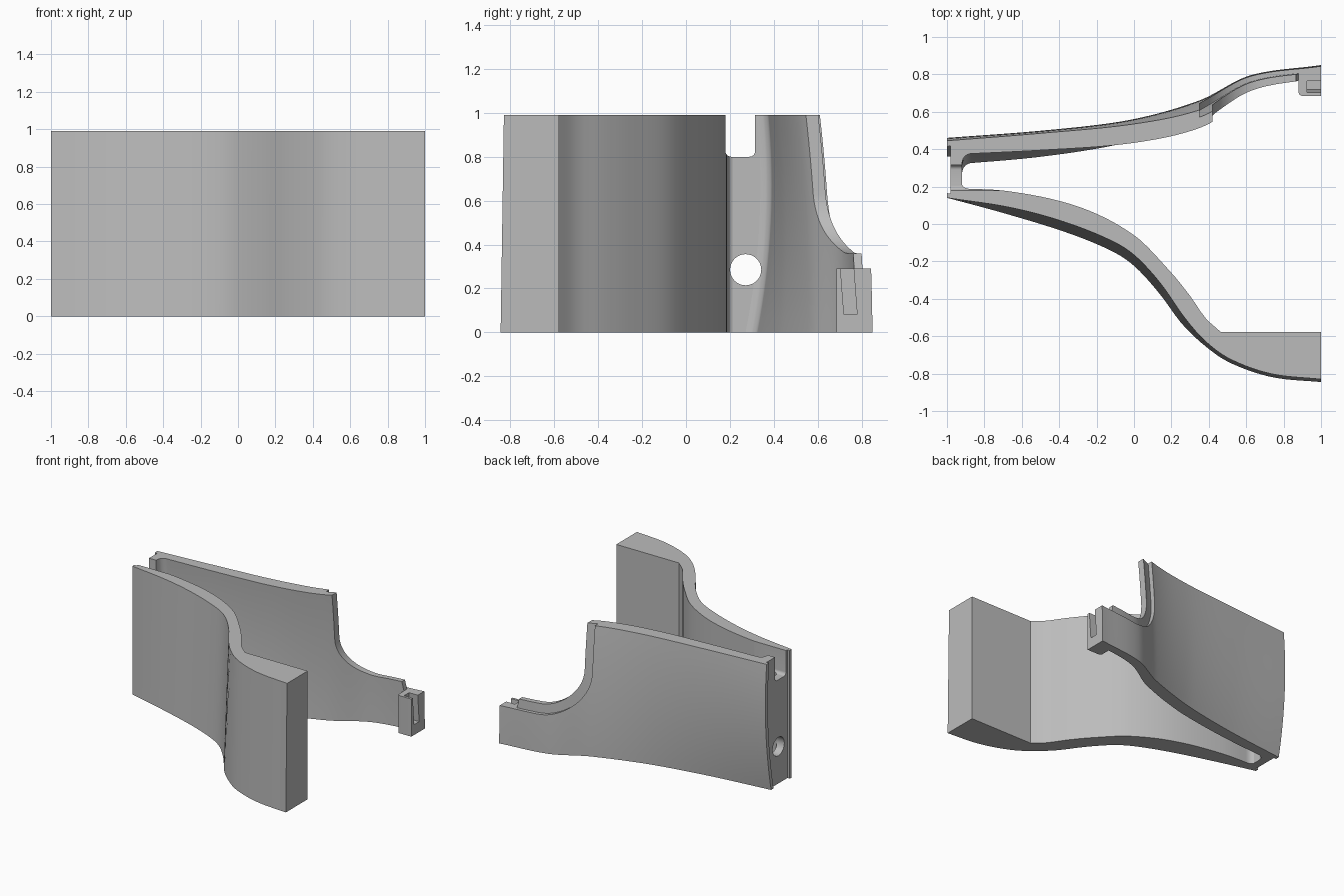
import bpy
import bmesh
import math

cube = bpy.data.objects.get("Cube")
if cube:
    bpy.data.objects.remove(cube, do_unlink=True)

HEIGHT = 0.99
PLATE_X = -0.92      # inner face of the end plate
RECESS_X = -0.98     # outer face of the end plate
FILLET = 0.05

grey = bpy.data.materials.new("plain grey")
grey.use_nodes = True
grey.diffuse_color = (0.5, 0.5, 0.5, 1)
grey.node_tree.nodes["Principled BSDF"].inputs["Base Color"].default_value = (0.5, 0.5, 0.5, 1)


def smooth_curve(points):
    """Return y(x) as a smooth cubic through the points."""
    last = len(points) - 1

    def slope(i):
        a, b = points[max(i - 1, 0)], points[min(i + 1, last)]
        return (b[1] - a[1]) / (b[0] - a[0])

    def value(x):
        i = 0
        while i < last - 1 and x > points[i + 1][0]:
            i += 1
        (xa, ya), (xb, yb) = points[i], points[i + 1]
        w = xb - xa
        t = min(max((x - xa) / w, 0), 1)
        u = 1 - t
        return (ya * u * u * (1 + 2 * t) + yb * t * t * (3 - 2 * t)
                + w * t * u * (u * slope(i) - t * slope(i + 1)))
    return value


def make_object(name, bm):
    bmesh.ops.recalc_face_normals(bm, faces=bm.faces)
    mesh = bpy.data.meshes.new(name)
    bm.to_mesh(mesh)
    bm.free()
    mesh.materials.append(grey)
    obj = bpy.data.objects.new(name, mesh)
    bpy.context.collection.objects.link(obj)
    return obj


def wall(name, xs, zs, near, far):
    """Closed solid between the surfaces y = near(x, z) and y = far(x, z)."""
    bm = bmesh.new()
    rings = []
    for x in xs:
        ring = [bm.verts.new((x, near(x, z), z)) for z in zs]
        ring += [bm.verts.new((x, far(x, z), z)) for z in reversed(zs)]
        rings.append(ring)
    for a, b in zip(rings, rings[1:]):
        for i in range(len(a)):
            j = (i + 1) % len(a)
            bm.faces.new((a[i], a[j], b[j], b[i]))
    bm.faces.new(rings[0])
    bm.faces.new(rings[-1])
    return make_object(name, bm)


def prism(name, outline, start, end):
    """Extrude a closed outline of 3D points from offset start to offset end."""
    bm = bmesh.new()
    a = [bm.verts.new([c + s for c, s in zip(p, start)]) for p in outline]
    b = [bm.verts.new([c + s for c, s in zip(p, end)]) for p in outline]
    bm.faces.new(a)
    bm.faces.new(b)
    for i in range(len(a)):
        j = (i + 1) % len(a)
        bm.faces.new((a[i], a[j], b[j], b[i]))
    return make_object(name, bm)


def boolean(target, tool, operation="DIFFERENCE"):
    tool.hide_render = True
    mod = target.modifiers.new("cut", "BOOLEAN")
    mod.operation, mod.solver, mod.object = operation, "EXACT", tool
    bpy.context.view_layer.objects.active = target
    bpy.ops.object.modifier_apply(modifier=mod.name)


def arc(cx, cy, r, start, end, steps=12):
    angles = [math.radians(start + (end - start) * i / steps) for i in range(steps + 1)]
    return [(cx + r * math.cos(a), cy + r * math.sin(a)) for a in angles]


def span(a, b, n):
    return [a + (b - a) * i / n for i in range(n + 1)]


def fillet(x):
    """Rounding where a wall runs into the end plate."""
    d = min(max((PLATE_X + FILLET - x) / FILLET, 0), 1)
    return FILLET * (1 - math.sqrt(1 - d * d))


# Plan curves
front_top = smooth_curve([(-1, .14), (-.67, .09), (-.4, .02), (-.14, -.08), (0, -.165),
                          (.14, -.315), (.27, -.5), (.38, -.625), (.51, -.72),
                          (.73, -.8), (1, -.83)])
front_drop = smooth_curve([(-1, 0), (-.6, .045), (-.1, .055), (.2, .06), (.4, .025), (1, .015)])
front_inside = smooth_curve([(-1, .19), (-.67, .175), (-.29, .09), (0, -.06), (.19, -.25),
                             (.3, -.385), (.38, -.5), (.465, -.578)])
back_top = smooth_curve([(-1, .445), (-.5, .485), (0, .535), (.35, .61), (.62, .74), (1, .8)])
back_lean = smooth_curve([(-1, -.055), (-.5, -.035), (-.1, 0), (.35, .05), (1, .05)])
back_bulge = smooth_curve([(-1, .038), (0, .02), (1, .01)])
back_thick = smooth_curve([(-1, .075), (-.1, .1), (.4, .095), (.7, .07), (1, .06)])


def front_outer(x, z):
    return front_top(x) - front_drop(x) * (1 - z / HEIGHT)


def front_inner(x, z):
    if x <= RECESS_X:
        return front_outer(x, z) + 0.025
    return front_inside(x) + fillet(x) * 0.5


def back_outer(x, z):
    t = z / HEIGHT
    return back_top(x) + back_lean(x) * (1 - t) + back_bulge(x) * 4 * t * (1 - t)


def back_inner(x, z):
    if x <= RECESS_X:
        return back_outer(x, z) - 0.03
    return back_outer(x, z) - back_thick(x) - fillet(x)


def back_middle(x, z):
    return back_outer(x, z) - back_thick(x) * 0.4


# Walls
columns = [-1, RECESS_X, RECESS_X + 0.001] + span(PLATE_X, PLATE_X + FILLET, 8)
levels = span(0, HEIGHT, 16)
front_wall = wall("front_wall", columns + span(-.84, .465, 48) + span(.5, 1, 16),
                  [0, HEIGHT], front_outer, front_inner)
back_wall = wall("back_wall", columns + span(-.84, 1, 64), levels, back_inner, back_outer)

# End plate joining the walls
end_plate = wall("end_plate", [RECESS_X, PLATE_X], levels,
                 lambda x, z: 0.165, lambda x, z: back_outer(x, z) - 0.035)

# Socket block at the low end of the back wall
block_plan = [(1, .81), (.88, .81)] + arc(.9, .705, .02, 180, 270, 6) + [(1, .685)]
socket_block = prism("socket_block", [(x, y, 0) for x, y in block_plan], (0, 0, 0), (0, 0, .29))


# Stepped sweep cut out of the back wall
def sweep_cutter(name, radius, tail):
    profile = [(.7 - radius, 1.2)] + arc(.7, .64, radius, 180, 270, 20) + tail
    profile += [(1.2, .29), (1.2, 1.2)]
    return prism(name, [(x, 0, z) for x, z in profile], (0, .3, 0), (0, 1.2, 0))


lip_cutter = sweep_cutter("lip_cutter", .28, [(.865, .36), (.88, .29)])
ledge_cutter = sweep_cutter("ledge_cutter", .35, [])
outer_layer = wall("outer_layer", span(.2, 1.1, 36), span(-.1, 1.1, 20),
                   back_middle, lambda x, z: back_outer(x, z) + 0.1)
boolean(ledge_cutter, outer_layer, "INTERSECT")
boolean(back_wall, lip_cutter)
boolean(back_wall, ledge_cutter)

# Notch and round hole through the end plate
notch_side = [(.18, 1.1)] + arc(.205, .825, .025, 180, 270, 6)
notch_side += arc(.29, .825, .025, 270, 360, 6) + [(.315, 1.1)]
notch_cutter = prism("notch_cutter", [(0, y, z) for y, z in notch_side], (-1.1, 0, 0), (-.5, 0, 0))
hole_side = arc(.272, .285, .071, 0, 360, 40)[:-1]
hole_cutter = prism("hole_cutter", [(0, y, z) for y, z in hole_side], (-1.1, 0, 0), (-.86, 0, 0))
for part in (front_wall, back_wall, end_plate):
    boolean(part, notch_cutter)
    boolean(part, hole_cutter)

# Slanted slot in the socket block
slot_side = [(.72, .08), (.78, .08), (.762, .32), (.702, .32)]
slot_cutter = prism("slot_cutter", [(0, y, z) for y, z in slot_side], (.925, 0, 0), (1.1, 0, 0))
for part in (socket_block, back_wall):
    boolean(part, slot_cutter)

# Remove the helpers and shade the parts
for tool in (lip_cutter, ledge_cutter, outer_layer, notch_cutter, hole_cutter, slot_cutter):
    bpy.data.objects.remove(tool, do_unlink=True)
bpy.ops.object.select_all(action="DESELECT")
for part in (front_wall, back_wall, end_plate, socket_block):
    part.select_set(True)
bpy.context.view_layer.objects.active = back_wall
bpy.ops.object.shade_smooth_by_angle(angle=math.radians(25))
